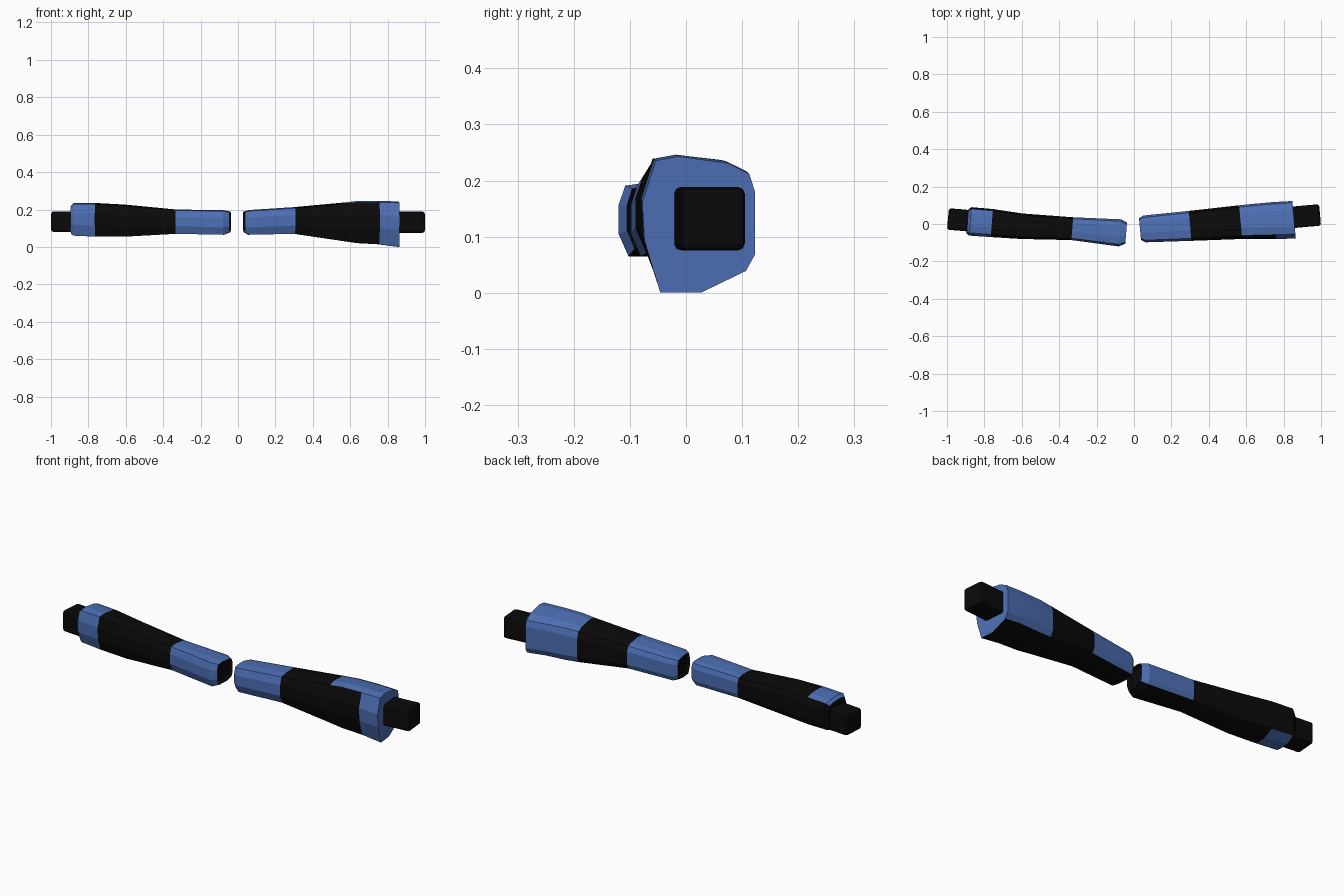
import bpy, bmesh, math
from mathutils import Vector

if "Cube" in bpy.data.objects:
    bpy.data.objects.remove(bpy.data.objects["Cube"])


def material(name, rgb):
    m = bpy.data.materials.new(name)
    m.diffuse_color = (*rgb, 1)
    m.use_nodes = True
    m.node_tree.nodes["Principled BSDF"].inputs["Base Color"].default_value = m.diffuse_color
    return m


BLUE = material("blue cloth", (0.075, 0.16, 0.46))
BLACK = material("black rubber", (0.003, 0.003, 0.003))

# Normalised cross-sections (y, z in 0..1): slim inner end and flared outer end
SLIM = [(0, .70), (.08, .96), (.35, 1), (.75, .98), (.93, .93), (1, .75),
        (1, .28), (.93, .10), (.60, 0), (.12, 0), (0, .30)]
FLARE = [(0, .66), (.12, .97), (.32, 1), (.76, .95), (.95, .87), (1, .74),
         (1, .28), (.92, .16), (.52, 0), (.16, 0), (.02, .38)]


def sleeve(name, stations, slant, is_blue):
    """Loft rings of (x, y0, y1, z0, z1, flare); colour faces by rule."""
    bm = bmesh.new()
    rings = []
    for x, y0, y1, z0, z1, t in stations:
        ring = []
        for (ua, va), (ub, vb) in zip(SLIM, FLARE):
            u, v = ua + (ub - ua) * t, va + (vb - va) * t
            y = y0 + (y1 - y0) * u
            ring.append(bm.verts.new((x + slant * (y - (y0 + y1) / 2), y,
                                      z0 + (z1 - z0) * v)))
        rings.append(ring)
    n = len(SLIM)
    for a, b in zip(rings, rings[1:]):
        for i in range(n):
            j = (i + 1) % n
            bm.faces.new((a[i], a[j], b[j], b[i]))
    inner = bm.faces.new(rings[0])
    bm.faces.new(rings[-1])
    bmesh.ops.recalc_face_normals(bm, faces=bm.faces[:])
    for f in bm.faces:
        f.material_index = 0 if is_blue(f.calc_center_median(), f.normal) else 1
    # shallow recess in the inner end
    bmesh.ops.inset_region(bm, faces=[inner], thickness=0.012, depth=-0.015)
    me = bpy.data.meshes.new(name)
    bm.to_mesh(me)
    bm.free()
    me.materials.append(BLUE)
    me.materials.append(BLACK)
    ob = bpy.data.objects.new(name, me)
    bpy.context.collection.objects.link(ob)


def stub(name, centre, size, angle):
    """Square cuff with softened edges, projecting from the outer end."""
    bpy.ops.mesh.primitive_cube_add(size=1, location=centre, rotation=(0, 0, math.radians(angle)))
    ob = bpy.context.object
    ob.name = name
    ob.scale = size
    bpy.ops.object.transform_apply(location=False, rotation=False, scale=True)
    ob.data.materials.append(BLACK)
    mod = ob.modifiers.new("soft edges", 'BEVEL')
    mod.width = 0.012
    mod.segments = 2


def right_blue(c, n):
    if n.x < -0.7:                      # inner end cap
        return False
    if n.x > 0.7:                       # outer end cap
        return True
    if n.z < -0.6:                      # underside
        return False
    return c.x < 0.30 or c.x > (0.75 if n.y < -0.5 else 0.57)


def left_blue(c, n):
    if abs(n.x) > 0.8:                  # both end caps
        return False
    if c.x > -0.33:
        return n.z > -0.6
    return c.x < -0.76 and n.y < 0.6


# Right arm, flaring towards the outer end
sleeve("right_sleeve", [
    (.032, -.085, .030, .078, .190, 0), (.055, -.098, .045, .065, .197, 0),
    (.30, -.090, .070, .070, .213, .1), (.57, -.080, .100, .030, .238, .5),
    (.64, -.080, .107, .020, .246, .7), (.75, -.080, .117, .014, .246, .9),
    (.856, -.078, .123, .000, .243, 1)], -0.09, right_blue)
stub("right_cuff", (.92, .042, .132), (.15, .115, .113), 5)

# Left arm, slimmer
sleeve("left_sleeve", [
    (-.042, -.105, .008, .078, .190, 0), (-.075, -.120, .025, .065, .196, 0),
    (-.33, -.086, .036, .070, .200, .1), (-.60, -.080, .056, .055, .226, .3),
    (-.76, -.070, .080, .055, .235, .4), (-.875, -.062, .090, .060, .235, .4),
    (-.890, -.052, .080, .070, .222, .4)], 0.08, left_blue)
stub("left_cuff", (-.935, .022, .135), (.12, .115, .11), -5)
